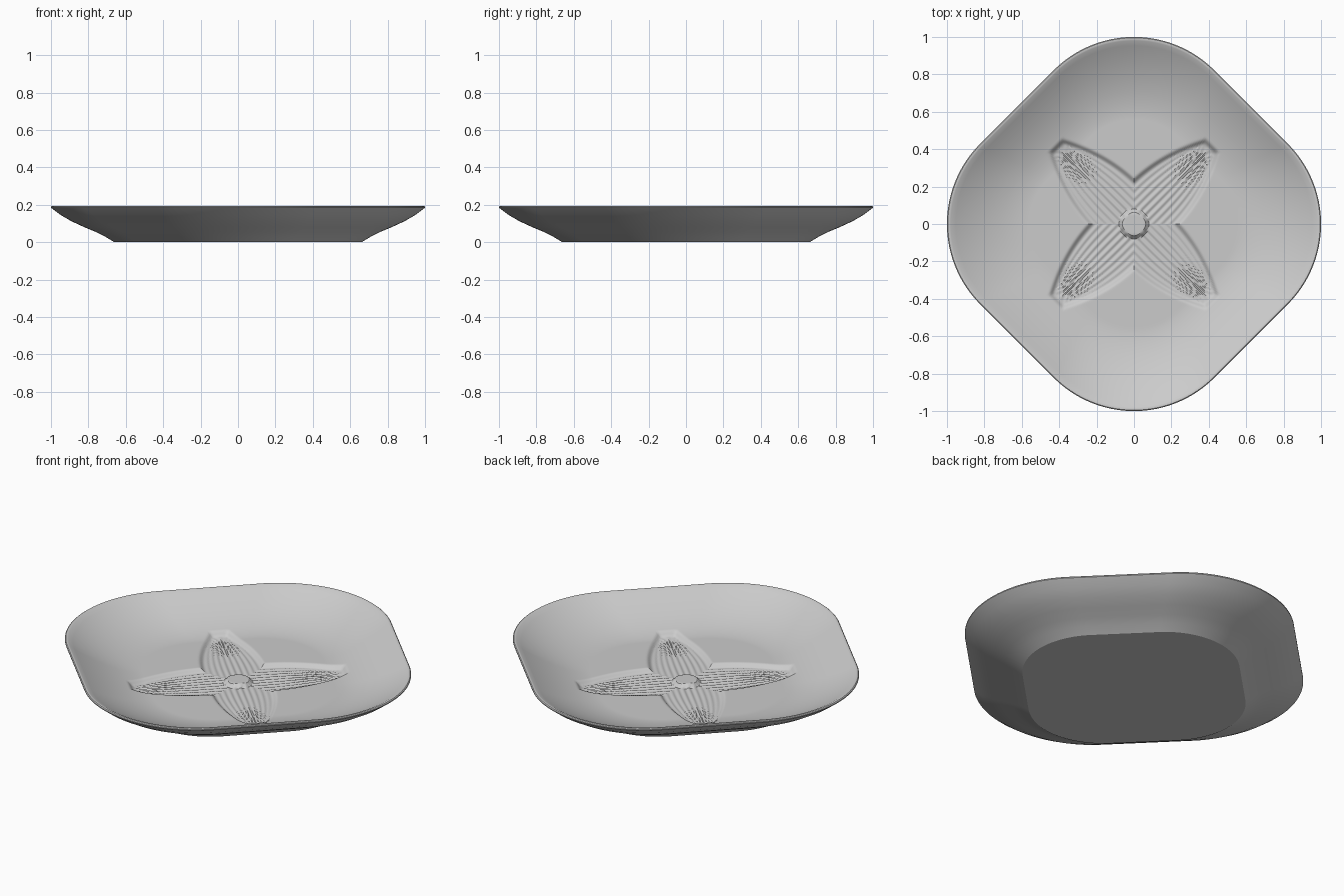
import bpy, bmesh, math

cube = bpy.data.objects.get("Cube")
if cube:
    bpy.data.objects.remove(cube, do_unlink=True)

SEGMENTS = 384
FLAT, CORNER = 0.885, 0.607     # distance to the straight sides, corner radius
FLOOR, DEPTH = 0.056, 0.02      # dish floor height, petal recess depth


def outline(angle):
    """Radius of the rounded square whose corners lie on the x and y axes."""
    a = abs((angle + math.pi / 4) % (math.pi / 2) - math.pi / 4)
    centre = (FLAT - CORNER) * math.sqrt(2)
    arc = centre * math.cos(a) + math.sqrt(CORNER**2 - (centre * math.sin(a))**2)
    straight = FLAT / math.cos(math.pi / 4 - a)
    straight_starts = math.atan2(FLAT - CORNER, FLAT)
    return straight if math.pi / 4 - a < straight_starts else arc


def smooth(value, width):
    t = min(1, max(0, value / width + 0.5))
    return t * t * (3 - 2 * t)


def flower(x, y):
    """Height change for four ribbed, recessed petals and a central button."""
    along = (abs(x) + abs(y)) / math.sqrt(2)
    across = abs(abs(x) - abs(y)) / math.sqrt(2)
    t = min(1, max(0, (along - 0.14) / 0.44))
    half_width = 0.045 + 0.118 * (1 - t * t)
    inside = min(half_width - across, 0.582 - along)
    recess = smooth(inside, 0.03) * (1 - smooth(0.07 - math.hypot(x, y), 0.025))
    rib = 0.0025 * math.cos(10 * math.pi * across / half_width)
    return recess * (rib * smooth(inside - 0.02, 0.02) - DEPTH)


def wall(scale):
    """Inner height of the dish, rising softly from floor to rim."""
    t = max(0, (scale - 0.56) / 0.42)
    return FLOOR + 0.137 * t ** 1.75


# Cross-section from the centre of the floor, over the rim, to the foot
inner = [i * 0.009 for i in range(1, 78)]
inner += [0.71 + i * 0.027 for i in range(11)]
profile = [(s, wall(s), True) for s in inner]
profile += [(s, z, False) for s, z in [
    (0.987, 0.195), (0.995, 0.195), (1, 0.191), (1, 0.185), (0.95, 0.147),
    (0.89, 0.112), (0.825, 0.082), (0.76, 0.055), (0.71, 0.03), (0.66, 0)]]

# Dish
bm = bmesh.new()
angles = [2 * math.pi * i / SEGMENTS for i in range(SEGMENTS)]
rings = []
for scale, height, decorated in profile:
    ring = []
    for a in angles:
        r = scale * outline(a)
        x, y = r * math.cos(a), r * math.sin(a)
        ring.append(bm.verts.new((x, y, height + (flower(x, y) if decorated else 0))))
    rings.append(ring)
middle = bm.verts.new((0, 0, FLOOR))
for i in range(SEGMENTS):
    j = (i + 1) % SEGMENTS
    bm.faces.new((middle, rings[0][i], rings[0][j]))
    for low, high in zip(rings, rings[1:]):
        bm.faces.new((low[i], high[i], high[j], low[j]))
bm.faces.new(list(reversed(rings[-1])))
bmesh.ops.recalc_face_normals(bm, faces=bm.faces)

mesh = bpy.data.meshes.new("dish")
bm.to_mesh(mesh)
bm.free()
dish = bpy.data.objects.new("dish", mesh)
bpy.context.collection.objects.link(dish)

# Glaze
grey = (0.6, 0.6, 0.6, 1)
glaze = bpy.data.materials.new("light grey")
glaze.use_nodes = True
glaze.diffuse_color = grey
glaze.node_tree.nodes["Principled BSDF"].inputs["Base Color"].default_value = grey
mesh.materials.append(glaze)

bpy.ops.object.select_all(action='DESELECT')
dish.select_set(True)
bpy.context.view_layer.objects.active = dish
bpy.ops.object.shade_smooth_by_angle(angle=math.radians(27))
